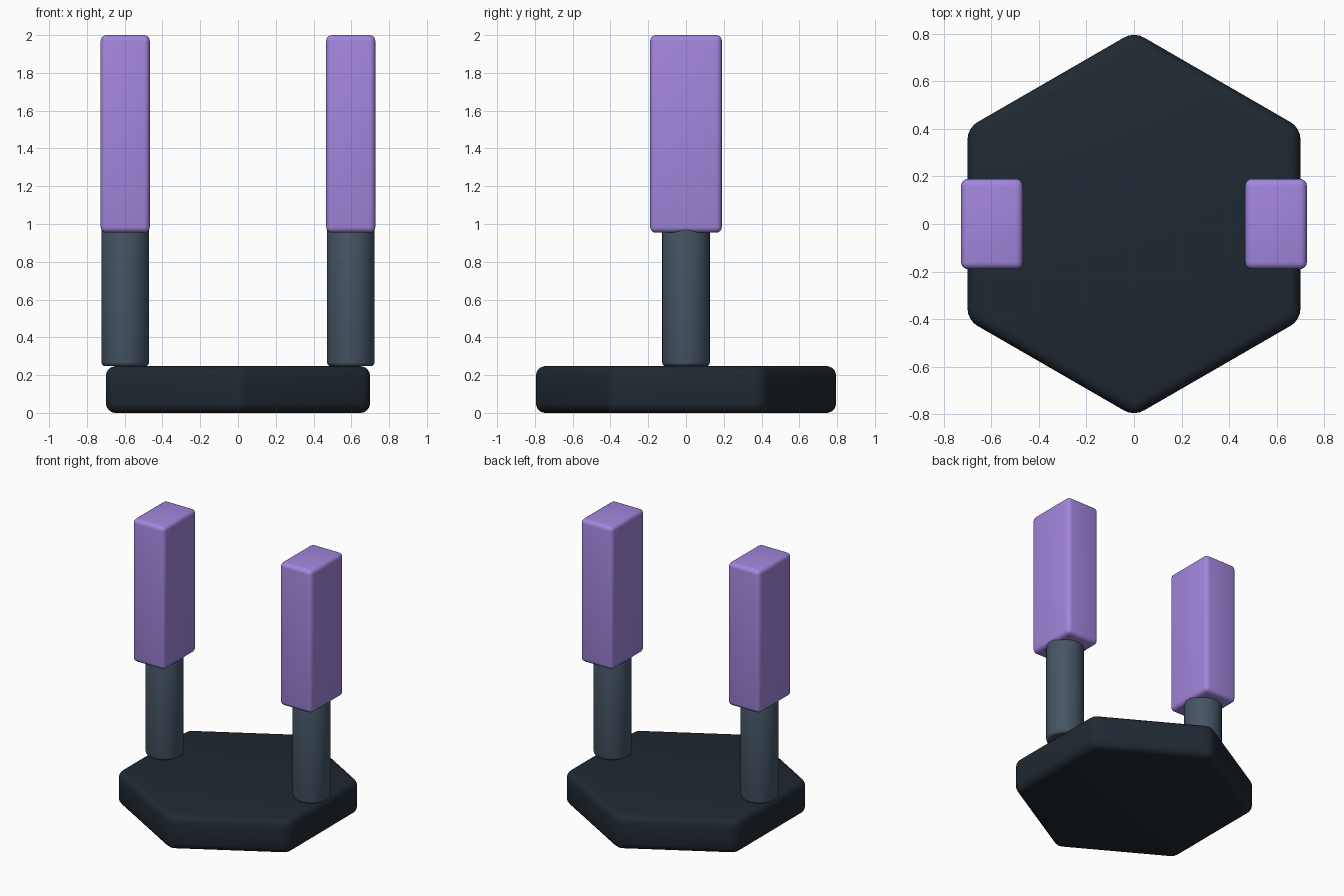
import bpy, math

if "Cube" in bpy.data.objects:
    bpy.data.objects.remove(bpy.data.objects["Cube"])


def material(name, color):
    m = bpy.data.materials.new(name)
    m.diffuse_color = (*color, 1)
    m.use_nodes = True
    m.node_tree.nodes["Principled BSDF"].inputs["Base Color"].default_value = m.diffuse_color
    return m


def finish(name, mat, bevel, segments=4):
    # Round the edges and shade smoothly
    ob = bpy.context.object
    ob.name = name
    ob.data.materials.append(mat)
    bpy.ops.object.transform_apply(location=False, rotation=True, scale=True)
    mod = ob.modifiers.new("rounding", 'BEVEL')
    mod.width = bevel
    mod.segments = segments
    mod.limit_method = 'ANGLE'
    mod.angle_limit = math.radians(30)
    bpy.ops.object.modifier_apply(modifier=mod.name)
    bpy.ops.object.shade_smooth_by_angle(angle=math.radians(35))
    return ob


dark = material("dark_base", (0.014, 0.022, 0.032))
steel = material("steel", (0.06, 0.09, 0.125))
purple = material("purple", (0.36, 0.24, 0.72))

# Hexagonal base, points towards front and back
bpy.ops.mesh.primitive_cylinder_add(vertices=6, radius=0.808, depth=0.247,
                                    location=(0, 0, 0.1265 - 0.003))
finish("hex_base", dark, 0.05)

for side, label in ((-1, "left"), (1, "right")):
    x = side * 0.597
    # Round post, its top sunk into the block
    bpy.ops.mesh.primitive_cylinder_add(vertices=48, radius=0.126, depth=0.75,
                                        location=(x, 0, 0.247 + 0.375))
    finish(label + "_post", steel, 0.02, 3)
    # Tall rounded block
    bpy.ops.mesh.primitive_cube_add(size=1, location=(x, 0, 1.477))
    bpy.context.object.scale = (0.26, 0.38, 1.046)
    finish(label + "_block", purple, 0.03)
